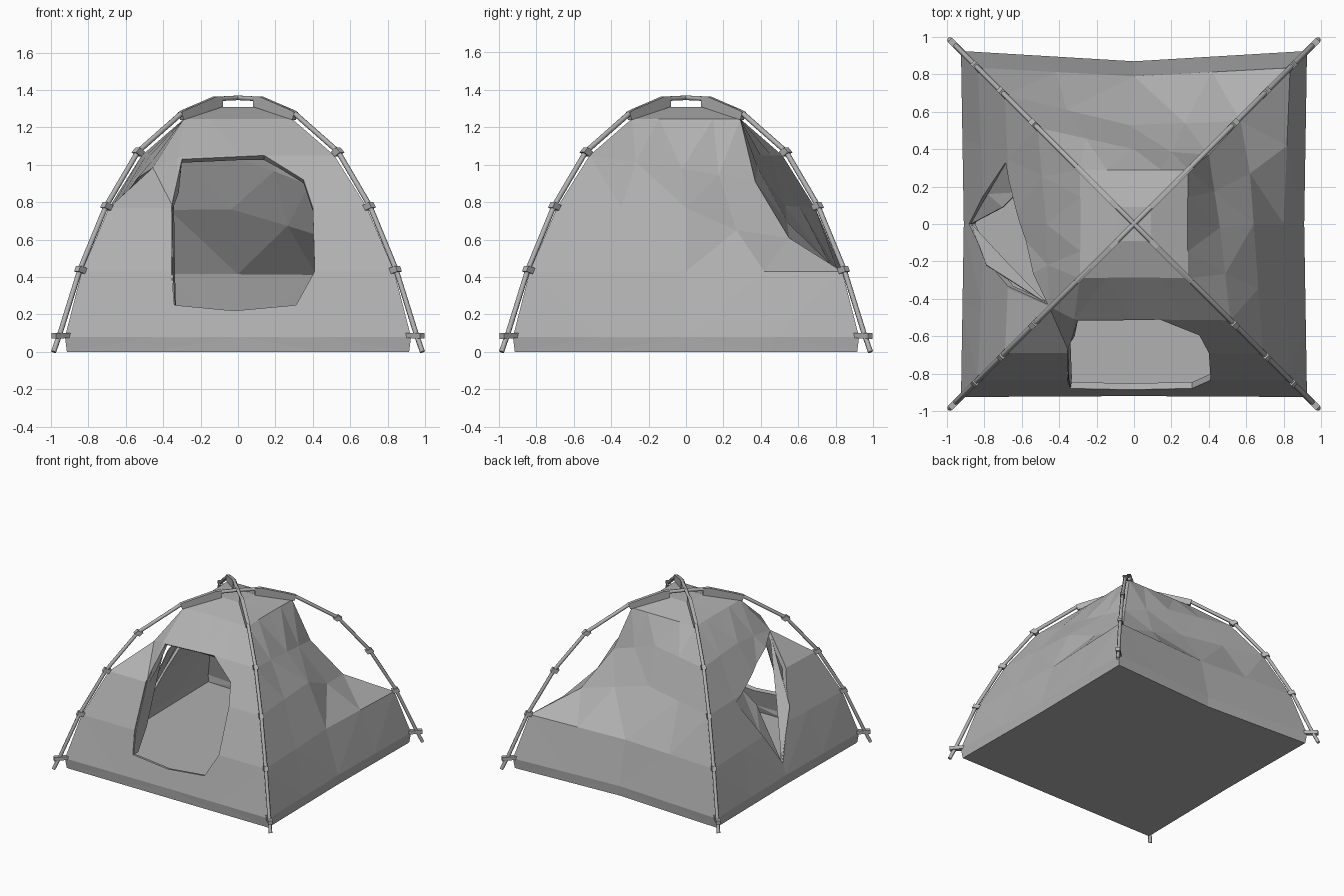
import bpy, bmesh, math
from mathutils import Vector

cube = bpy.data.objects.get("Cube")
if cube:
    bpy.data.objects.remove(cube)


def material(name, value):
    m = bpy.data.materials.new(name)
    m.use_nodes = True
    m.diffuse_color = (value, value, value, 1)
    m.node_tree.nodes["Principled BSDF"].inputs["Base Color"].default_value = (value, value, value, 1)
    return m


grey = material("grey fabric", 0.44)


def make_object(name, bm):
    me = bpy.data.meshes.new(name)
    bm.to_mesh(me)
    bm.free()
    me.materials.append(grey)
    ob = bpy.data.objects.new(name, me)
    bpy.context.collection.objects.link(ob)
    return ob


CORNERS = [Vector(c) for c in ((-1, -1), (1, -1), (1, 1), (-1, 1))]
SIDES = [Vector(s) for s in ((0, -1), (1, 0), (0, 1), (-1, 0))]

# Tent fabric: height, corner reach, then reach of the front, right, back, left middles
levels = [
    (0.0, 0.915, (0.915, 0.905, 0.865, 0.905)),
    (0.08, 0.925, (0.92, 0.91, 0.87, 0.91)),
    (0.43, 0.835, (0.835, 0.80, 0.79, 0.80)),
    (0.77, 0.69, (0.69, 0.64, 0.53, 0.66)),
    (1.05, 0.515, (0.51, 0.46, 0.40, 0.47)),
    (1.245, 0.29, (0.285, 0.285, 0.29, 0.285)),
    (1.31, 0.09, (0.09, 0.09, 0.09, 0.09)),
]
# Points pulled out of line where fabric has come loose, by (level, place in ring)
sagging = {
    (3, 7): (0.62, 0.27, 0.65),
    (3, 8): (0.57, 0.55, 0.61),
    (3, 10): (-0.03, 0.53, 0.78),
    (4, 0): (-0.455, -0.44, 0.985),
    (4, 1): (-0.32, -0.51, 1.04),
    (4, 6): (0.46, -0.02, 0.98),
    (4, 8): (0.40, 0.37, 0.91),
}

bm = bmesh.new()
side_faces = [[], [], [], []]
rings = []
for i, (z, reach, mids) in enumerate(levels):
    # Corners and middles first, then the points halfway between them
    points = []
    for k in range(4):
        for j, p in ((4 * k, CORNERS[k] * reach), (4 * k + 2, SIDES[k] * mids[k])):
            points.append(Vector(sagging.get((i, j), (p.x, p.y, z))))
    ring = []
    for j, (p, q) in enumerate(zip(points, points[1:] + points[:1])):
        half_way = sagging.get((i, 2 * j + 1), (p + q) / 2)
        ring += [bm.verts.new(p), bm.verts.new(half_way)]
    rings.append(ring)
for lo, hi in zip(rings, rings[1:]):
    for j in range(16):
        n = (j + 1) % 16
        side_faces[j // 4].append(bm.faces.new((lo[j], lo[n], hi[n], hi[j])))
bm.faces.new(rings[0][::-1])
bm.faces.new(rings[-1])
for k in range(4):
    side_faces[k] = bmesh.ops.triangulate(bm, faces=side_faces[k])["faces"]


def cut_opening(faces, outline, axis):
    """Cut a convex outline, given across one axis and z, out of a wall."""
    pts = [Vector((a, 0, z)) if axis == 1 else Vector((0, a, z)) for a, z in outline]
    centre = sum(pts, Vector()) / len(pts)
    depth = Vector((0, 1, 0)) if axis == 1 else Vector((1, 0, 0))
    planes = []
    for a, b in zip(pts, pts[1:] + pts[:1]):
        normal = (b - a).cross(depth).normalized()
        if normal.dot(centre - a) > 0:
            normal.negate()
        planes.append((a, normal))
    faces = set(faces)
    for a, normal in planes:
        geom = list(faces) + list({e for f in faces for e in f.edges}) + list({v for f in faces for v in f.verts})
        res = bmesh.ops.bisect_plane(bm, geom=geom, dist=1e-5, plane_co=a, plane_no=normal)
        faces = {g for g in res["geom"] if isinstance(g, bmesh.types.BMFace)}
    inside = [f for f in faces
              if all((f.calc_center_median() - a).dot(n) < 0 for a, n in planes)]
    bmesh.ops.delete(bm, geom=inside, context='FACES')


def thicken(ob, thickness, offset):
    mod = ob.modifiers.new("thickness", 'SOLIDIFY')
    mod.thickness = thickness
    mod.offset = offset


# Door in the front wall and torn window in the side wall
door = [(-0.30, 1.03), (0.14, 1.05), (0.35, 0.92), (0.40, 0.77), (0.41, 0.43),
        (0.31, 0.25), (-0.02, 0.22), (-0.34, 0.25), (-0.355, 0.42), (-0.355, 0.78)]
window = [(0.33, 0.74), (0.0, 0.17), (-0.22, 0.53), (-0.43, 0.98)]
cut_opening(side_faces[0], door, 1)
cut_opening(side_faces[3], window, 0)
bmesh.ops.recalc_face_normals(bm, faces=bm.faces)
thicken(make_object("tent_fabric", bm), 0.035, -1)

# Strips of fabric folded inward along the edges of the openings
folds = {
    "window_front_fold": [(-0.87, 0, 0.17), (-0.79, -0.22, 0.53), (-0.46, -0.43, 0.97), (-0.665, -0.22, 0.58)],
    "window_back_fold": [(-0.68, 0.33, 0.74), (-0.78, 0.16, 0.45), (-0.87, 0, 0.17),
                         (-0.70, 0.09, 0.64), (-0.62, 0.17, 0.78)],
    "door_fold": [(-0.30, -0.51, 1.03), (-0.355, -0.67, 0.78), (-0.35, -0.83, 0.42), (-0.34, -0.87, 0.25),
                  (-0.335, -0.82, 0.25), (-0.34, -0.70, 0.42), (-0.345, -0.55, 0.78)],
}
for name, outline in folds.items():
    b = bmesh.new()
    face = b.faces.new([b.verts.new(p) for p in outline])
    bmesh.ops.triangulate(b, faces=[face])
    thicken(make_object(name, b), 0.006, 0)

# Two bent poles that cross at the top; each point is distance along x or y, height
half = [(0.986, 0.0), (0.951, 0.10), (0.845, 0.44), (0.705, 0.78), (0.535, 1.07),
        (0.30, 1.277), (0.12, 1.352)]
arch = half + [(0, 1.358)] + [(-r, z) for r, z in reversed(half)]
for name, sy in (("pole_a", 1), ("pole_b", -1)):
    cu = bpy.data.curves.new(name, 'CURVE')
    cu.dimensions = '3D'
    cu.bevel_depth = 0.014
    cu.bevel_resolution = 1
    cu.use_fill_caps = True
    sp = cu.splines.new('POLY')
    sp.points.add(len(arch) - 1)
    for p, (r, z) in zip(sp.points, arch):
        p.co = (r, r * sy, z, 1)
    cu.materials.append(grey)
    bpy.context.collection.objects.link(bpy.data.objects.new(name, cu))


def corner_prism(name, outline, width, corner):
    """Plate standing on the diagonal of one corner."""
    cx, cy = corner
    across = Vector((-cy, cx, 0)).normalized() * width / 2
    pts = [Vector((r * cx, r * cy, z)) for r, z in outline]
    b = bmesh.new()
    near = [b.verts.new(p - across) for p in pts]
    far = [b.verts.new(p + across) for p in pts]
    b.faces.new(near)
    b.faces.new(far[::-1])
    for i in range(len(pts)):
        n = (i + 1) % len(pts)
        b.faces.new((near[n], near[i], far[i], far[n]))
    bmesh.ops.recalc_face_normals(b, faces=b.faces)
    make_object(name, b)


# Clips, foot straps and top sleeves on every corner
sleeve = [(0.09, 1.31), (0.30, 1.24), (0.31, 1.282), (0.285, 1.295), (0.125, 1.364), (0.09, 1.366)]
foot = [(0.90, 0.075), (0.985, 0.07), (0.985, 0.10), (0.90, 0.10)]
for k, corner in enumerate(CORNERS):
    corner_prism(f"top_sleeve_{k}", sleeve, 0.028, corner)
    corner_prism(f"foot_strap_{k}", foot, 0.034, corner)
    for i in (2, 3, 4):
        r, z = half[i]
        slope = math.atan2(half[i + 1][1] - half[i - 1][1], half[i + 1][0] - half[i - 1][0])
        along = Vector((math.cos(slope), math.sin(slope)))
        outward = Vector((along.y, -along.x))
        spots = [Vector((r, z)) + along * a * 0.016 + outward * o
                 for a, o in ((-1, -0.022), (1, -0.022), (1, 0.015), (-1, 0.015))]
        corner_prism(f"pole_clip_{k}_{i}", spots, 0.034, corner)
